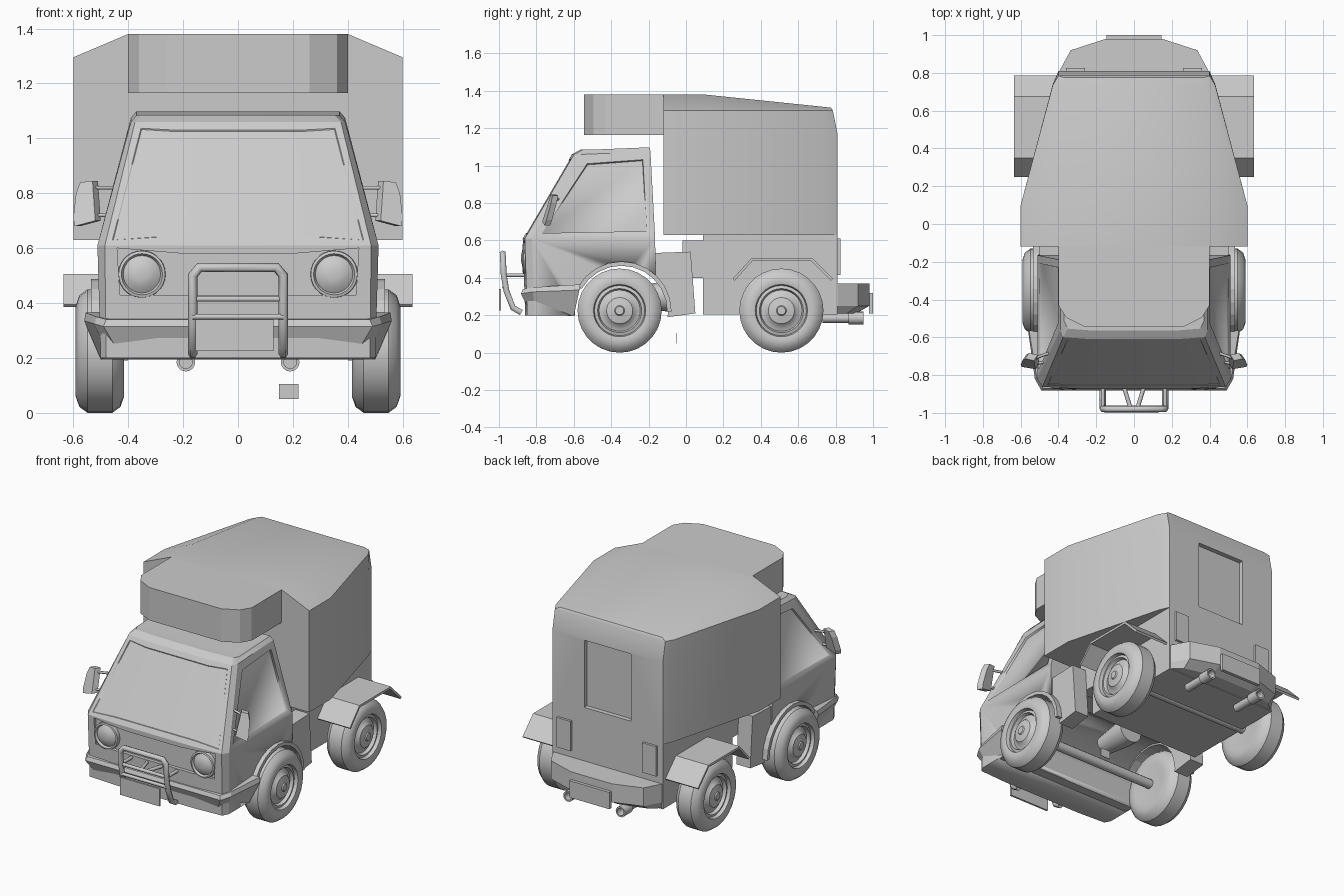
import bpy, bmesh, math
from mathutils import Vector

if "Cube" in bpy.data.objects:
    bpy.data.objects.remove(bpy.data.objects["Cube"])


def mesh(name, verts, faces, smooth=30):
    bm = bmesh.new()
    vs = [bm.verts.new(v) for v in verts]
    for f in faces:
        bm.faces.new([vs[i] for i in f])
    bmesh.ops.remove_doubles(bm, verts=bm.verts, dist=1e-5)
    bmesh.ops.recalc_face_normals(bm, faces=bm.faces)
    me = bpy.data.meshes.new(name)
    bm.to_mesh(me)
    bm.free()
    ob = bpy.data.objects.new(name, me)
    bpy.context.collection.objects.link(ob)
    activate(ob)
    if smooth:
        bpy.ops.object.shade_smooth_by_angle(angle=math.radians(smooth))
    return ob


def activate(ob):
    bpy.ops.object.select_all(action='DESELECT')
    ob.select_set(True)
    bpy.context.view_layer.objects.active = ob


def prism(name, pts, axis, a, b):
    """Extrude a 2D outline along an axis from a to b."""
    n = len(pts)
    put = {'x': lambda p, t: (t, p[0], p[1]), 'y': lambda p, t: (p[0], t, p[1]),
           'z': lambda p, t: (p[0], p[1], t)}[axis]
    verts = [put(p, t) for t in (a, b) for p in pts]
    faces = [list(range(n)), list(range(n, 2 * n))]
    faces += [[i, (i + 1) % n, n + (i + 1) % n, n + i] for i in range(n)]
    return mesh(name, verts, faces, 0)


def box(name, x0, x1, y0, y1, z0, z1):
    return prism(name, [(x0, y0), (x1, y0), (x1, y1), (x0, y1)], 'z', z0, z1)


def loft(name, rings, smooth=25):
    """Stack half rings (x, y, z), mirrored over x = 0, capped with strips."""
    n = len(rings[0])
    m = 2 * n
    verts, faces = [], []
    for r in rings:
        verts += list(r) + [(-x, y, z) for x, y, z in reversed(r)]
    for k in range(len(rings) - 1):
        faces += [[k * m + i, k * m + (i + 1) % m, (k + 1) * m + (i + 1) % m, (k + 1) * m + i]
                  for i in range(m)]
    for o in (0, (len(rings) - 1) * m):
        faces += [[o + i, o + i + 1, o + m - 2 - i, o + m - 1 - i] for i in range(n - 1)]
    return mesh(name, verts, faces, smooth)


def lathe(name, prof, axis, centre, seg=28):
    """Turn (offset along axis, radius) pairs around an axis direction."""
    d = Vector(axis)
    u = Vector((0, 0, 1))
    v = d.cross(u)
    c = Vector(centre)
    verts = [c + d * t + (u * math.cos(2 * math.pi * k / seg) + v * math.sin(2 * math.pi * k / seg)) * max(r, 1e-4)
             for t, r in prof for k in range(seg)]
    n = len(prof)
    faces = [[j * seg + k, j * seg + (k + 1) % seg, (j + 1) * seg + (k + 1) % seg, (j + 1) * seg + k]
             for j in range(n - 1) for k in range(seg)]
    faces += [list(range(seg)), list(range((n - 1) * seg, n * seg))]
    return mesh(name, verts, faces, 35)


def tube(name, pts, r=0.016):
    cu = bpy.data.curves.new(name, 'CURVE')
    cu.dimensions = '3D'
    cu.bevel_depth = r
    cu.bevel_resolution = 1
    cu.use_fill_caps = True
    sp = cu.splines.new('POLY')
    sp.points.add(len(pts) - 1)
    for p, q in zip(sp.points, pts):
        p.co = (*q, 1)
    ob = bpy.data.objects.new(name, cu)
    bpy.context.collection.objects.link(ob)
    activate(ob)
    bpy.ops.object.convert(target='MESH')
    return ob


def cut(ob, cutter):
    mod = ob.modifiers.new('cut', 'BOOLEAN')
    mod.operation = 'DIFFERENCE'
    mod.solver = 'EXACT'
    mod.object = cutter
    activate(ob)
    bpy.ops.object.modifier_move_to_index(modifier=mod.name, index=0)
    bpy.ops.object.modifier_apply(modifier=mod.name)
    bpy.data.objects.remove(cutter)


# Cab shell with inset windscreen and side windows
def cab_ring(w, ws, yf, yr, zf, zr):
    return [(w * 0.6, yf - 0.005, zf), (w, yf + 0.006, zf), (ws, yf + 0.045, zf), (ws, yr, zr)]


cab = loft('cab', [cab_ring(0.48, 0.50, -0.855, -0.16, 0.2, 0.2),
                   cab_ring(0.485, 0.512, -0.868, -0.165, 0.61, 0.61),
                   cab_ring(0.375, 0.39, -0.605, -0.19, 1.06, 1.075),
                   cab_ring(0.35, 0.37, -0.56, -0.195, 1.085, 1.098)])
bm = bmesh.new()
bm.from_mesh(cab.data)
mid = [f for f in bm.faces if 0.7 < f.calc_center_median().z < 1.0]
for group, t, d in (([f for f in mid if f.normal.x > 0.9 and f.calc_area() > 0.1], 0.06, -0.012),
                    ([f for f in mid if f.normal.x < -0.9 and f.calc_area() > 0.1], 0.06, -0.012),
                    ([f for f in mid if f.normal.y < -0.7], 0.035, -0.004)):
    bmesh.ops.inset_region(bm, faces=group, thickness=t, depth=0)
    bmesh.ops.inset_region(bm, faces=group, thickness=0.004, depth=d)
bm.to_mesh(cab.data)
bm.free()
step = prism('cab_rear_step', [(-0.25, 0.195), (-0.1, 0.19), (0.05, 0.21), (0.025, 0.54), (-0.25, 0.53)],
             'x', -0.5, 0.5)
cut(cab, prism('grille_cutter', [(-0.43, 0.43), (0.43, 0.43), (0.44, 0.6), (0.2, 0.58), (-0.2, 0.58), (-0.44, 0.6)],
               'y', -1, -0.845))
for part in (cab, step):
    cut(part, lathe('arch_cutter', [(-0.7, 0.25), (0.7, 0.25)], (1, 0, 0), (0, -0.345, 0.225)))
    cut(part, box('floor_cutter', -0.4, 0.4, -0.34, 0.2, 0, 0.42))
    activate(part)
box('cab_rear_floor', -0.4, 0.4, -0.02, 0.12, 0.4, 0.6)
lathe('gearbox', [(-0.12, 0.06), (0.05, 0.08), (0.12, 0.08)], (0, 1, 0), (0, -0.15, 0.3), 16)
box('hanging_flap', 0.15, 0.22, -0.051, -0.047, 0.05, 0.105)

# Camper body with rear door recess, and sleeping pod above the cab
plan = [(0.6, -0.12), (0.6, 0.1), (0.43, 0.74), (0.4, 0.81)]
camper = loft('camper_body', [[(x, y, 0.63) for x, y in plan],
                              [(x, y, 1.17) for x, y in plan],
                              [(0.6, -0.12, 1.295), (0.6, 0.1, 1.295), (0.43, 0.735, 1.295), (0.4, 0.785, 1.295)],
                              [(0.4, -0.12, 1.38), (0.4, 0.1, 1.38), (0.385, 0.73, 1.315), (0.37, 0.775, 1.31)]])
cut(camper, box('door_cutter', -0.17, 0.17, 0.78, 0.9, 0.72, 1.16))
prism('overcab_pod', [(0.4, -0.1), (0.4, -0.43), (0.36, -0.495), (0.26, -0.545),
                      (-0.26, -0.545), (-0.36, -0.495), (-0.4, -0.43), (-0.4, -0.1)], 'z', 1.165, 1.38)
box('lower_body', -0.4, 0.4, 0.09, 0.81, 0.205, 0.635)

# Bumpers
loft('rear_bumper', [[(0.4, 0.8, 0.21), (0.33, 0.86, 0.21), (0.15, 0.91, 0.21)],
                     [(0.4, 0.8, 0.25), (0.335, 0.92, 0.25), (0.15, 0.98, 0.25)],
                     [(0.4, 0.8, 0.37), (0.335, 0.92, 0.37), (0.15, 0.98, 0.37)]], 0)
loft('front_bumper', [[(0.5, -0.6, 0.195), (0.47, -0.8, 0.21), (0.43, -0.835, 0.215)],
                      [(0.56, -0.57, 0.335), (0.525, -0.82, 0.325), (0.49, -0.882, 0.315)],
                      [(0.555, -0.565, 0.365), (0.515, -0.81, 0.35), (0.48, -0.872, 0.34)]], 0)

# Licence plates
box('front_plate', -0.155, 0.13, -1.0, -0.988, 0.225, 0.34)
box('rear_plate', -0.145, 0.145, 0.978, 1.0, 0.21, 0.32)

# Bull bar
half = [(0.165, -0.88, 0.215), (0.165, -0.925, 0.24), (0.165, -0.96, 0.33), (0.165, -0.975, 0.42),
        (0.165, -0.978, 0.5), (0.14, -0.98, 0.53)]
tube('bull_bar', half + [(-x, y, z) for x, y, z in reversed(half)], 0.018)
for z in (0.415, 0.35):
    tube('bull_bar_rail', [(-0.165, -0.972, z), (0.165, -0.972, z)], 0.011)

# Turned wheel section
wheel = [(-0.08, 0), (-0.085, 0.13), (-0.088, 0.165), (-0.075, 0.203), (-0.045, 0.225), (0.045, 0.225),
         (0.075, 0.203), (0.088, 0.165), (0.082, 0.14), (0.06, 0.134), (0.065, 0.118), (0.045, 0.11),
         (0.05, 0.09), (0.072, 0.07), (0.08, 0.027), (0.087, 0.022), (0.087, 0)]
lamp = [(-0.03, 0.088), (0.025, 0.085), (0.028, 0.075), (0.015, 0.068), (0.03, 0.045), (0.036, 0.02), (0.036, 0)]
pipe = [(0.73, 0), (0.73, 0.025), (0.87, 0.025), (0.87, 0.034), (0.95, 0.034), (0.95, 0.024), (0.9, 0.022), (0.9, 0)]
mirror = [(0.53, 0.845), (0.575, 0.84), (0.59, 0.8), (0.6, 0.71), (0.595, 0.68), (0.52, 0.7)]

for s, side in ((1, 'right'), (-1, 'left')):
    # Wheels and axle stubs
    for y, end in ((-0.355, 'front'), (0.51, 'rear')):
        lathe(f'{end}_{side}_wheel', wheel, (s, 0, 0), (s * 0.503, y, 0.225))
        lathe(f'{end}_{side}_axle', [(0, 0.03), (0.43, 0.03)], (s, 0, 0), (0, y, 0.225), 12)
    # Front wheel arch flare
    arc = [(r, math.radians(a)) for r, seq in ((0.268, range(0, 151, 15)), (0.245, range(150, -1, -15))) for a in seq]
    prism(f'{side}_arch_flare', [(-0.345 + r * math.cos(a), 0.22 + r * math.sin(a)) for r, a in arc],
          'x', s * 0.4, s * 0.535)
    # Rear mudguard
    prism(f'{side}_mudguard', [(0.25, 0.395), (0.35, 0.505), (0.675, 0.505), (0.785, 0.395),
                               (0.775, 0.385), (0.67, 0.49), (0.355, 0.49), (0.26, 0.385)],
          'x', s * 0.39, s * 0.635)
    # Lamps and exhaust
    lathe(f'{side}_headlight', lamp, (0, -1, 0), (s * 0.35, -0.845, 0.505))
    box(f'{side}_tail_light', s * 0.26, s * 0.36, 0.8, 0.825, 0.415, 0.61)
    lathe(f'{side}_exhaust', pipe, (0, 1, 0), (s * 0.19, 0, 0.185), 16)
    # Door mirror leaning with the pillar, on two arms
    n = len(mirror)
    vs = [(s * (x - i * 0.02), -0.775 + 0.3 * (z - 0.68) + 0.25 * (x - 0.52) + i * 0.03, z)
          for i in (0, 1) for x, z in mirror]
    mesh(f'{side}_mirror', vs, [list(range(n)), list(range(n, 2 * n))] +
         [[i, (i + 1) % n, n + (i + 1) % n, n + i] for i in range(n)], 0)
    tube(f'{side}_mirror_upper_arm', [(s * 0.44, -0.68, 0.82), (s * 0.54, -0.715, 0.82)], 0.008)
    tube(f'{side}_mirror_lower_arm', [(s * 0.47, -0.73, 0.72), (s * 0.55, -0.745, 0.72)], 0.008)
    # Bull bar struts back to the nose
    tube(f'{side}_bar_strut', [(s * 0.02, -0.97, 0.415), (s * 0.06, -0.84, 0.415)], 0.011)
    tube(f'{side}_bar_side_strut', [(s * 0.165, -0.975, 0.415), (s * 0.165, -0.84, 0.415)], 0.011)
